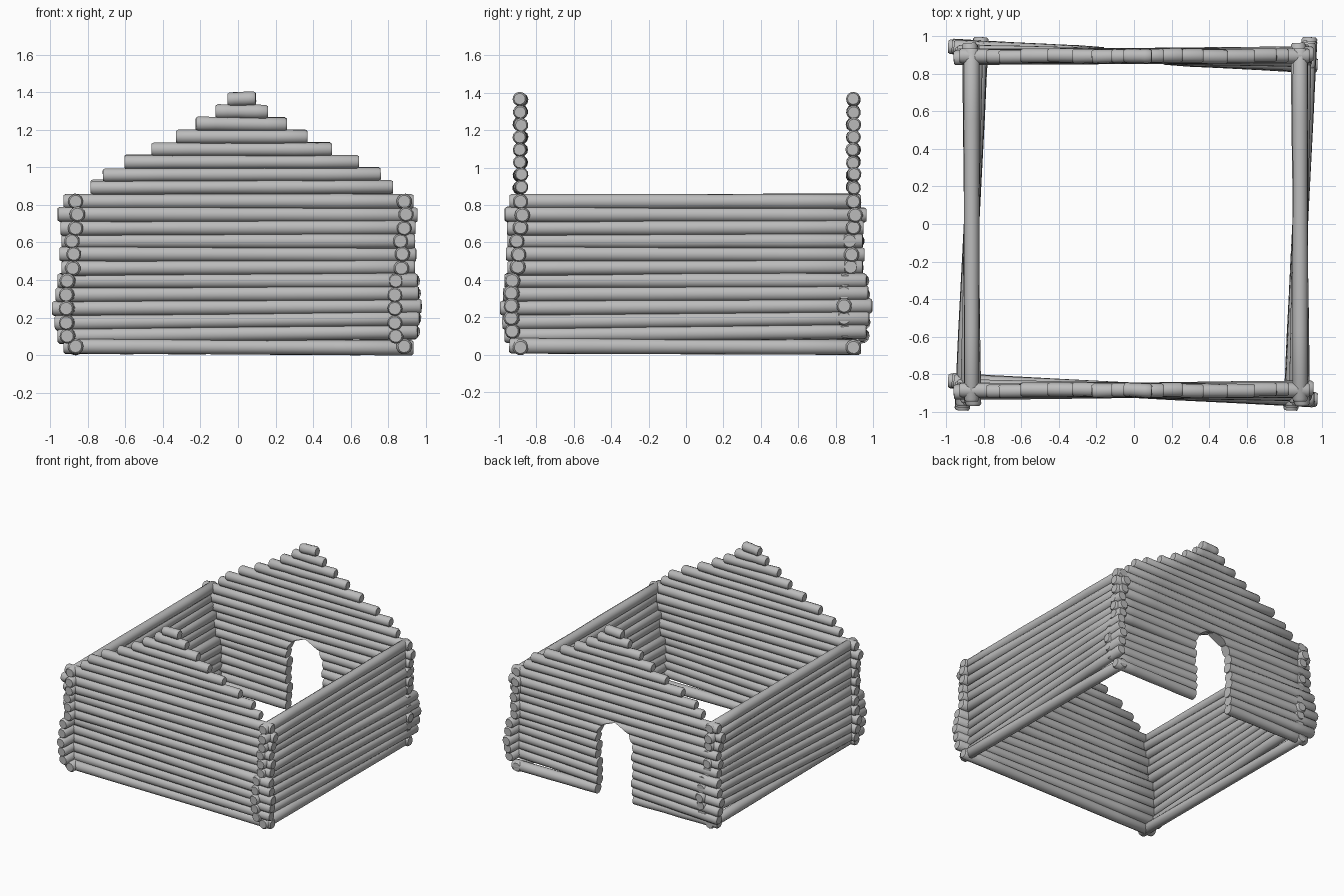
import bpy, bmesh, math, random
from mathutils import Vector

random.seed(4)
if "Cube" in bpy.data.objects:
    bpy.data.objects.remove(bpy.data.objects["Cube"])

wood = bpy.data.materials.new("grey_wood")
wood.use_nodes = True
GREY = (0.5, 0.5, 0.5, 1)
wood.diffuse_color = GREY
wood.node_tree.nodes["Principled BSDF"].inputs["Base Color"].default_value = GREY

SIDES, R, PITCH, BASE = 12, 0.041, 0.0705, 0.043
# per course: sideways skew of the ends, extra length, rise along the log
SKEW = [0, .045, .05, .05, .05, .045, .015, .01, .02, 0, -.01, 0]
EXTRA = [0, .03, .045, .06, .04, .03, .01, .02, .01, .015, .03, 0]
RISE = [-.004, .012, .012, .006, .004, 0, .003, -.002, 0, .002, -.002, 0]
# gable log ends, from the eaves up
GABLE = [(-.785, .825), (-.72, .76), (-.605, .645), (-.46, .50),
         (-.33, .37), (-.225, .26), (-.12, .16), (-.055, .095)]
DOOR_W, DOOR_SPRING = 0.165, 0.465


def door_half_width(z):
    """Half width of the arched doorway at a height."""
    if z < DOOR_SPRING:
        return DOOR_W
    return math.sqrt(max(DOOR_W ** 2 - (z - DOOR_SPRING) ** 2, 0))


def log(bm, a, b, r=R, door_cut=False):
    """Rough round log from a to b; with door_cut, end a follows the arch."""
    a, b = Vector(a), Vector(b)
    length = (b - a).length
    d = (b - a) / length
    side = d.cross(Vector((0, 0, 1))).normalized()
    up = side.cross(d)
    spin = random.uniform(0, 1)
    edge = 0.012
    inner = [edge + (length - 2 * edge) * i / 5 for i in range(6)]
    stations = [(0, .8)] + [(s, random.uniform(.96, 1.04)) for s in inner] + [(length, .8)]
    if door_cut:
        stations = [(0, 1)] + stations[2:]
    jag = random.uniform(-.008, .008)
    rings = []
    for n, (s, k) in enumerate(stations):
        ring = []
        for i in range(SIDES):
            t = spin + i * math.tau / SIDES
            p = a + d * s + (side * math.cos(t) + up * math.sin(t)) * r * k
            if door_cut and n == 0:
                w = door_half_width(p.z)
                p.x = math.copysign(max(w + (jag if w == DOOR_W else 0), 0), b.x)
            ring.append(bm.verts.new(p))
        rings.append(ring)
    for lo, hi in zip(rings, rings[1:]):
        for i in range(SIDES):
            j = (i + 1) % SIDES
            bm.faces.new((lo[i], lo[j], hi[j], hi[i]))
    bm.faces.new(rings[0][::-1])
    bm.faces.new(rings[-1])


def finish(bm, name):
    bmesh.ops.recalc_face_normals(bm, faces=bm.faces[:])
    mesh = bpy.data.meshes.new(name)
    bm.to_mesh(mesh)
    bm.free()
    mesh.materials.append(wood)
    ob = bpy.data.objects.new(name, mesh)
    bpy.context.collection.objects.link(ob)
    bpy.ops.object.select_all(action='DESELECT')
    ob.select_set(True)
    bpy.context.view_layer.objects.active = ob
    bpy.ops.object.shade_smooth_by_angle(angle=math.radians(40))


def gable_wall(name, y, doorway=False):
    bm = bmesh.new()
    for k, (skew, extra, rise) in enumerate(zip(SKEW, EXTRA, RISE)):
        z = BASE + PITCH * k
        a = Vector((-.93 - extra, y + skew, z - rise))
        b = Vector((.935 + extra * .7, y - skew, z + rise))
        if doorway and z - R < DOOR_SPRING + DOOR_W:
            # two pieces either side of the doorway
            for end in (a, b):
                start = a.lerp(b, .5 + math.copysign(.06, end.x))
                log(bm, start, end, door_cut=True)
        else:
            log(bm, a, b)
    # stepped gable
    for k, (x0, x1) in enumerate(GABLE):
        z = .894 + .0672 * k
        dy, dz = random.uniform(-.006, .006), random.uniform(-.004, .004)
        log(bm, (x0, y + dy, z + dz), (x1, y - dy, z - dz), R * .92)
    finish(bm, name)


def side_wall(name, x):
    bm = bmesh.new()
    for k, (skew, extra, rise) in enumerate(zip(SKEW, EXTRA, RISE)):
        z = BASE + PITCH * k
        log(bm, (x - skew, -.945 - extra * .8, z - rise),
            (x + skew, .935 + extra, z + rise))
    finish(bm, name)


gable_wall("front_wall", -.885)
gable_wall("back_wall", .895, doorway=True)
side_wall("left_wall", .885)
side_wall("right_wall", -.865)
